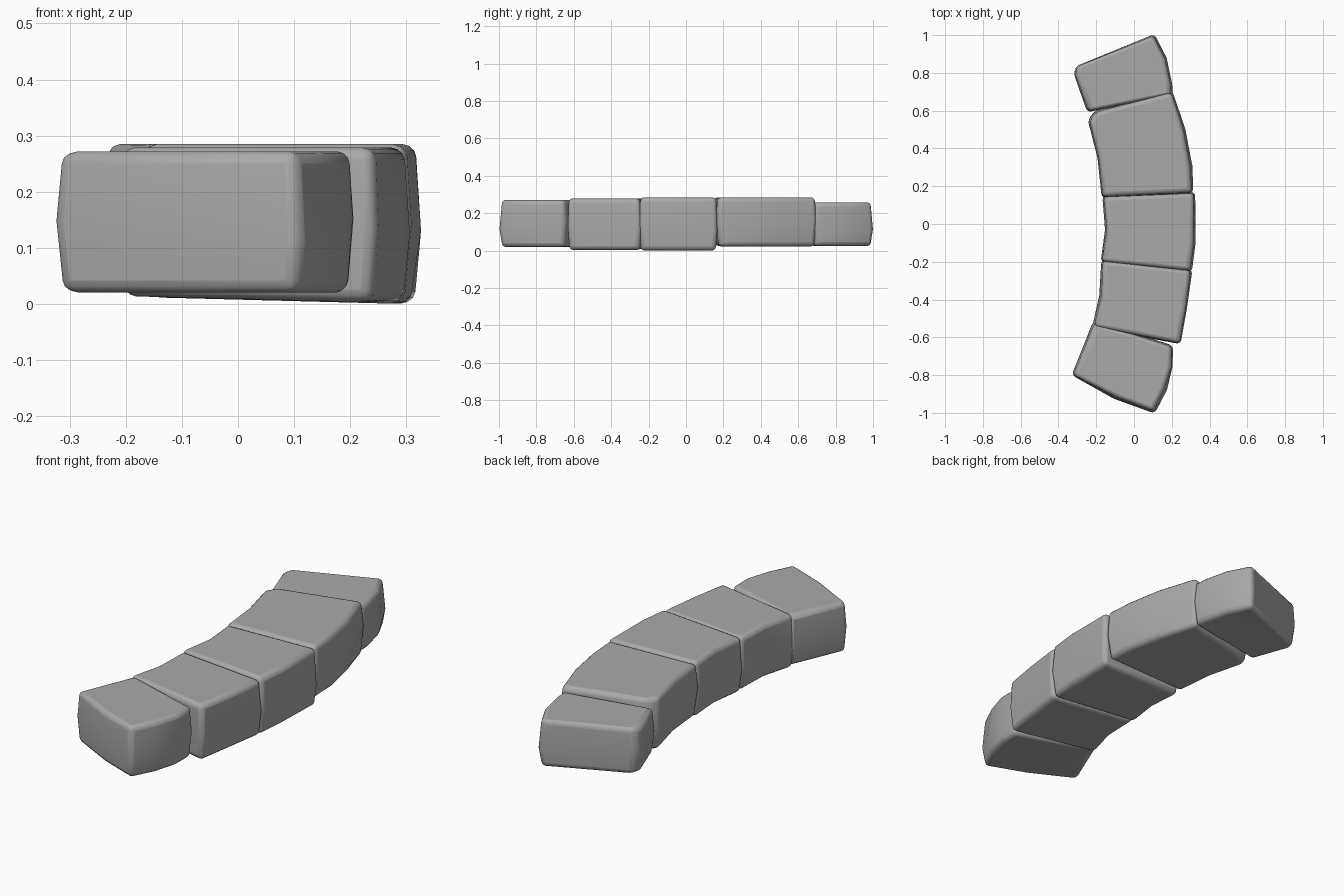
import bpy, bmesh, random
from math import radians
from mathutils import Vector

random.seed(4)
cube = bpy.data.objects.get("Cube")
if cube:
    bpy.data.objects.remove(cube)

stone = bpy.data.materials.new("stone_grey")
stone.use_nodes = True
GREY = (0.4, 0.4, 0.4, 1)
stone.diffuse_color = GREY
stone.node_tree.nodes["Principled BSDF"].inputs["Base Color"].default_value = GREY


def make_block(name, outline, bottom_inner, bottom_outer, top):
    """Worn stone: plan outline lofted through a bulging profile, then bevelled."""
    bm = bmesh.new()
    pts = [Vector(p) for p in outline]
    centre = sum(pts, Vector((0, 0))) / len(pts)
    rings = []
    for t, inset in ((0, 0.016), (0.45, 0), (1, 0.012)):
        ring = []
        for p in pts:
            low = bottom_inner if p.x < 0 else bottom_outer
            q = p + (centre - p).normalized() * (inset + random.uniform(0, 0.006))
            z = low + (top - low) * t
            if t == 0.45:
                z += random.uniform(-0.03, 0.03)
            ring.append(bm.verts.new((q.x, q.y, z)))
        rings.append(ring)
    # Caps, fanned from a centre vertex so the faces stay clean
    for ring, z in ((rings[0], (bottom_inner + bottom_outer) / 2), (rings[2], top)):
        hub = bm.verts.new((centre.x, centre.y, z))
        for a, b in zip(ring, ring[1:] + ring[:1]):
            bm.faces.new((hub, a, b))
    # Side walls
    for lower, upper in zip(rings, rings[1:]):
        n = len(lower)
        for i in range(n):
            j = (i + 1) % n
            bm.faces.new((lower[i], lower[j], upper[j], upper[i]))
    bmesh.ops.recalc_face_normals(bm, faces=bm.faces)

    mesh = bpy.data.meshes.new(name)
    bm.to_mesh(mesh)
    bm.free()
    mesh.materials.append(stone)
    obj = bpy.data.objects.new(name, mesh)
    bpy.context.collection.objects.link(obj)

    # Worn, rounded edges
    bevel = obj.modifiers.new("worn_edges", "BEVEL")
    bevel.width = 0.022
    bevel.segments = 3
    bevel.limit_method = "ANGLE"
    bevel.angle_limit = radians(35)
    bpy.ops.object.select_all(action="DESELECT")
    obj.select_set(True)
    bpy.context.view_layer.objects.active = obj
    bpy.ops.object.shade_smooth_by_angle(angle=radians(50))


# Five stones along the arc, from the front end to the back end
make_block("front_end_stone",
           [(-.335, -.80), (-.11, -.925), (.11, -1.005), (.175, -.88),
            (.21, -.75), (.21, -.64), (-.215, -.51)], .02, .02, .272)
make_block("front_middle_stone",
           [(-.225, -.55), (.25, -.64), (.285, -.45), (.312, -.24),
            (-.175, -.185), (-.185, -.38)], .014, .003, .279)
make_block("centre_stone",
           [(-.18, -.205), (.308, -.255), (.328, -.1), (.328, .172),
            (-.168, .15), (-.158, -.03)], .012, 0, .285)
make_block("back_middle_stone",
           [(-.172, .135), (.315, .16), (.312, .3), (.275, .5),
            (.205, .705), (-.21, .60), (-.245, .55), (-.198, .35)], .025, .022, .285)
make_block("back_end_stone",
           [(-.25, .59), (.208, .68), (.205, .74), (.175, .88),
            (.11, 1.008), (-.315, .835), (-.32, .79)], .03, .025, .258)
